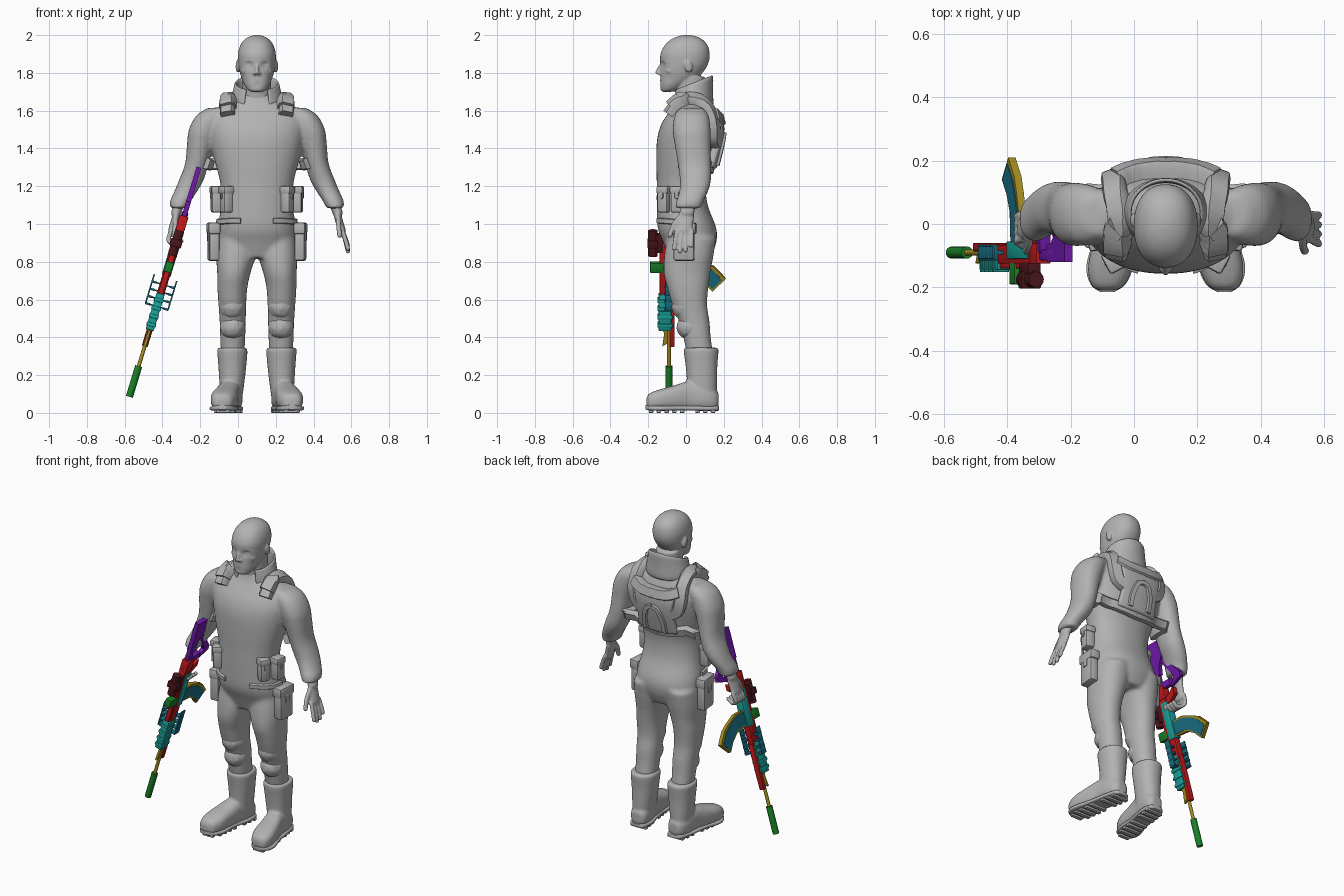
import bpy, bmesh, math
from mathutils import Vector, Matrix
from mathutils.bvhtree import BVHTree

if "Cube" in bpy.data.objects:
    bpy.data.objects.remove(bpy.data.objects["Cube"])

def material(name, *rgb):
    m = bpy.data.materials.new(name)
    m.use_nodes = True
    m.diffuse_color = (*rgb, 1)
    m.node_tree.nodes["Principled BSDF"].inputs["Base Color"].default_value = (*rgb, 1)
    return m

GREY, RED = material("grey", .45, .45, .45), material("red", .55, .01, .012)
TEAL, PURPLE = material("teal", .01, .38, .34), material("purple", .17, .01, .42)
GREEN, GOLD = material("green", .01, .22, .02), material("gold", .38, .27, .015)
BLUE, MAROON = material("blue", .01, .16, .24), material("maroon", .07, .008, .012)
BODY = Matrix.Translation((.1, 0, 0))
# Rifle frame: x = side, y = depth (magazine side), z = muzzle to stock
lean, depth = Vector((.29, 0, .957)).normalized(), Vector((0, 1, 0))
GUN = Matrix((depth.cross(lean), depth, lean)).transposed().to_4x4()
GUN.translation = (-.575, -.09, .085)

def finish(name, bm, mat=GREY, frame=BODY, mirror=False, voxel=0, relax=4):
    bmesh.ops.recalc_face_normals(bm, faces=bm.faces)
    me = bpy.data.meshes.new(name)
    bm.to_mesh(me)
    bm.free()
    me.materials.append(mat)
    ob = bpy.data.objects.new(name, me)
    bpy.context.collection.objects.link(ob)
    ob.matrix_world = frame
    bpy.ops.object.select_all(action='DESELECT')
    ob.select_set(True)
    bpy.context.view_layer.objects.active = ob
    bpy.ops.object.shade_smooth_by_angle(angle=math.radians(40))
    if mirror:
        ob.modifiers.new("mirror", 'MIRROR').use_mirror_merge = False
    if voxel:
        r = ob.modifiers.new("fuse", 'REMESH')
        r.mode, r.voxel_size, r.use_smooth_shade = 'VOXEL', voxel, True
        s = ob.modifiers.new("relax", 'SMOOTH')
        s.factor, s.iterations = .5, relax
    return ob

def dense(rows, k=4):
    """Catmull-Rom refinement of rows of numbers."""
    rows = [Vector(r) for r in rows]
    ext, out = [rows[0]] + rows + [rows[-1]], []
    for a, b, c, d in zip(ext, ext[1:], ext[2:], ext[3:]):
        for t in (i / k for i in range(k)):
            out.append(.5 * (2*b + (c - a)*t + (2*a - 5*b + 4*c - d)*t*t + (3*b - a - 3*c + d)*t**3))
    return out + [rows[-1]]

def bridge(bm, rings, closed=True):
    """Skin a list of point rings; closed rings also get end caps."""
    rings = [[bm.verts.new(p) for p in ring] for ring in rings]
    n = len(rings[0])
    for a, b in zip(rings, rings[1:]):
        for i in range(n if closed else n - 1):
            bm.faces.new((a[i], a[(i+1) % n], b[(i+1) % n], b[i]))
    if closed:
        bm.faces.new(rings[0])
        bm.faces.new(rings[-1])

def loft(bm, rows, along_y=False, n=40, power=.9):
    """Rows are centre x, y, z and two radii."""
    unit = [[math.copysign(abs(f(math.tau*i/n))**power, f(math.tau*i/n)) for f in (math.cos, math.sin)]
            for i in range(n)]
    bridge(bm, [[(x + c*ra, y, z + s*rb) if along_y else (x + c*ra, y + s*rb, z) for c, s in unit]
                for x, y, z, ra, rb in dense(rows)])

def ball(bm, at, size, rot=0):
    m = Matrix.Translation(at) @ Matrix.Rotation(rot, 4, 'X') @ Matrix.Diagonal((*size, 1))
    bmesh.ops.create_icosphere(bm, subdivisions=2, radius=1, matrix=m)

def beads(bm, pts, size):
    for p in dense(pts, 7):
        ball(bm, p, size)

def box(bm, at, size, spin=0, bevel=.004):
    m = Matrix.Translation(at) @ Matrix.Rotation(spin, 4, 'Z') @ Matrix.Diagonal((*size, 1))
    edges = {e for v in bmesh.ops.create_cube(bm, size=1, matrix=m)["verts"] for e in v.link_edges}
    bmesh.ops.bevel(bm, geom=list(edges), offset=bevel, segments=2, profile=.5, affect='EDGES')

# Suit: torso, sleeves and trouser legs fused into one skin
bm = bmesh.new()
loft(bm, [(0, .02, .82, .15, .11), (0, .02, .9, .2, .14), (0, .005, .98, .207, .155), (0, -.02, 1.1, .19, .135),
          (0, -.025, 1.22, .195, .13), (0, -.012, 1.34, .225, .145), (0, .002, 1.45, .25, .155),
          (0, .015, 1.53, .26, .145), (0, .025, 1.6, .235, .11), (0, .03, 1.64, .16, .09), (0, .03, 1.69, .08, .075)])
loft(bm, [(.2, .03, 1.615, .06, .06), (.245, .03, 1.575, .075, .09), (.28, .03, 1.5, .08, .1),
          (.3, .035, 1.42, .07, .095), (.318, .045, 1.32, .062, .088), (.348, .05, 1.23, .065, .082),
          (.378, .04, 1.17, .06, .076), (.405, .02, 1.12, .055, .072), (.415, .012, 1.083, .046, .068)])
loft(bm, [(.108, .03, .93, .1, .13), (.112, .015, .83, .103, .13), (.122, .005, .74, .088, .123),
          (.13, .01, .66, .079, .108), (.13, .02, .57, .073, .092), (.128, .045, .48, .069, .08),
          (.128, .06, .39, .066, .072), (.128, .08, .28, .06, .07)])
suit = finish("suit", bm, mirror=True, voxel=.011, relax=6)

# Head with sculpted sockets, then nose, brow, eyes, ears, cheeks, lips, chin and neck
bm = bmesh.new()
loft(bm, [(0, -.1, 1.7, .028, .025), (0, -.088, 1.71, .048, .046), (0, -.063, 1.74, .068, .074),
          (0, -.034, 1.78, .084, .102), (0, -.017, 1.82, .094, .119), (0, -.008, 1.86, .099, .129),
          (0, -.005, 1.9, .1, .13), (0, 0, 1.94, .09, .117), (0, .003, 1.97, .072, .092),
          (0, .005, 1.99, .045, .058), (0, .005, 2, .014, .018)], n=64)
dents = [(s*x, y, z, r, d) for s in (1, -1) for x, y, z, r, d in
         ((.038, -.12, 1.842, .02, .016), (.07, -.08, 1.77, .022, .008), (0, -.13, 1.735, .012, .003))]
for v in bm.verts:
    v.co.y += sum(d * math.exp(-(v.co - Vector((x, y, z))).length_squared / r**2) for x, y, z, r, d in dents)
beads(bm, [(0, -.127, 1.845), (0, -.142, 1.82), (0, -.152, 1.803)], (.01, .012, .012))
for s in (1, -1):
    ball(bm, (s*.012, -.14, 1.797), (.011, .012, .009))
    beads(bm, [(s*.015, -.128, 1.864), (s*.045, -.116, 1.866), (s*.065, -.098, 1.858)], (.012, .009, .007))
    ball(bm, (s*.036, -.108, 1.84), (.016, .013, .01))
    ball(bm, (s*.101, .012, 1.835), (.012, .023, .036), .25)
    ball(bm, (s*.06, -.08, 1.81), (.024, .03, .02))
for z, d in ((1.762, .129), (1.75, .126)):
    beads(bm, [(-.026, .012-d, z), (0, -d, z), (.026, .012-d, z)], (.008, .009, .0055))
ball(bm, (0, -.108, 1.717), (.028, .022, .02))
loft(bm, [(0, .035, 1.62, .085, .08), (0, .025, 1.7, .076, .08), (0, .02, 1.78, .076, .08)])
finish("head", bm, voxel=.0055, relax=3)

# Hands: open left, right curled round the grip
for side, s in (("left", 1), ("right", -1)):
    bm = bmesh.new()
    beads(bm, [(s*.413, .012, 1.1), (s*.428, .005, 1.06)], (.027, .04, .03))
    beads(bm, [(s*.428, 0, 1.04), (s*.45, -.01, .965)], (.02, .045, .03))
    for i, drop in enumerate((.095, .11, .105, .08)):
        y = -.047 + .026*i
        beads(bm, [(.452, y, .965), (.47, y*1.1 - .005, .965 - drop*.55), (.482, y*1.15 - .008, .965 - drop)]
              if s > 0 else [(-.452, y, .965), (-.468, y - .01, .915), (-.43, y - .03, .89), (-.4, y - .03, .91)],
              (.0125, .0125, .0125))
    beads(bm, [(s*.43, -.03, 1.04), (s*.432, -.065, .995), (s*.438, -.085, .94)], (.014, .014, .014))
    finish(side + "_hand", bm, voxel=.0055, relax=3)

# Boots, cleated soles and knee pads
bm = bmesh.new()
loft(bm, [(.132, .08, .345, .074, .085), (.13, .08, .33, .08, .092), (.13, .082, .25, .074, .084),
          (.132, .085, .17, .067, .08), (.135, .085, .08, .058, .078)])
loft(bm, [(.185, -.21, .055, .02, .02), (.183, -.195, .06, .05, .042), (.176, -.14, .07, .069, .054),
          (.164, -.06, .08, .066, .066), (.148, .02, .09, .06, .078), (.138, .1, .08, .062, .068),
          (.132, .15, .07, .052, .055), (.132, .172, .07, .03, .035)], along_y=True, power=.75)
finish("boots", bm, mirror=True, voxel=.008)
bm = bmesh.new()
loft(bm, [(.185, -.215, .03, .02, .012), (.182, -.19, .026, .055, .013), (.176, -.13, .024, .074, .013),
          (.16, -.03, .026, .062, .013), (.138, .09, .024, .064, .013), (.132, .16, .024, .05, .013),
          (.132, .176, .024, .025, .012)], along_y=True, power=.5)
for i in (0, 1, 2, 3, 4, 6, 7, 8):
    box(bm, (.178 - .006*i, .041*i - .185, .011), (.11 if i else .075, .024, .022))
finish("soles", bm, mirror=True)
bm = bmesh.new()
ball(bm, (.128, .005, .565), (.075, .085, .08), .15)
ball(bm, (.128, .022, .455), (.072, .075, .07), .15)
finish("knee_pads", bm, mirror=True, voxel=.008)

# Standing collar, open at the throat
def shell(name, grid, thickness):
    bm = bmesh.new()
    bridge(bm, grid, closed=False)
    ob = finish(name, bm)
    sol = ob.modifiers.new("thickness", 'SOLIDIFY')
    sol.thickness, sol.offset = thickness, 0
    ob.modifiers.new("round", 'SUBSURF').levels = 1

shell("collar", [[(rx*math.sin(a), .036 + ry*math.cos(a), z - drop*(1 - math.cos(a))) for rx, ry, z, drop in
                  ((.135, .105, 1.62, 0), (.128, .1, 1.68, 0), (.115, .1, 1.735, .015), (.113, .104, 1.79, .042))]
                 for a in (math.radians(8*i) for i in range(-19, 20))], .014)

# Harness laid on the suit surface: back plate first, then straps
bpy.context.view_layer.update()
skin = BVHTree.FromObject(suit, bpy.context.evaluated_depsgraph_get())
shell("back_plate", [[skin.find_nearest((x*(.18 - .04*math.sin(math.pi*i/14)), .2, 1.27 + .024*i))[0]
                      + Vector((0, .022, 0)) for x in (j/10 - 1 for j in range(21))] for i in range(15)], .04)

def strap(name, pts, width, height):
    bm, rings = bmesh.new(), []
    hits = [skin.find_nearest(p)[:2] for p in dense(pts, 6)]
    for i, (p, n) in enumerate(hits):
        along = hits[min(i+1, len(hits)-1)][0] - hits[max(i-1, 0)][0]
        side = n.cross(along).normalized() * width / 2
        rings.append([p + side*a + n*height*b for a, b in
                      ((-1, -.4), (-1, .6), (-.75, 1), (.75, 1), (1, .6), (1, -.4))])
    bridge(bm, rings)
    finish(name, bm, mirror=True)

strap("shoulder_straps", [(.165, -.12, 1.6), (.165, -.04, 1.68), (.165, .05, 1.69), (.17, .14, 1.62),
                          (.185, .2, 1.53), (.17, .22, 1.45), (.11, .22, 1.42)], .075, .04)
strap("strap_pads", [(.165, -.1, 1.64), (.165, -.06, 1.67), (.165, -.02, 1.69)], .085, .056)
strap("back_arch", [(.07, .2, 1.3), (.065, .2, 1.38), (.04, .22, 1.45), (0, .22, 1.47)], .035, .054)
strap("yoke", [(.17, .2, 1.6), (.1, .22, 1.57), (0, .22, 1.56)], .07, .05)
strap("waist_band", [(.25, -.04, 1.315), (.25, .05, 1.315), (.2, .15, 1.3), (.1, .2, 1.28), (0, .2, 1.275)], .06, .03)
strap("belt_tabs", [(.1, -.2, 1.015), (.16, -.18, 1.015), (.24, -.1, 1.015), (.25, 0, 1.02)], .03, .014)

# Pouches with flaps and buckles
for name, (x, y, z), (a, b, c), spin in (("front_pouches", (.162, -.115, 1.13), (.055, .06, .14), -.5),
                                         ("side_pouches", (.212, -.045, 1.13), (.06, .066, .14), -.15),
                                         ("thigh_pouches", (.23, -.01, .905), (.055, .11, .2), -.1)):
    bm = bmesh.new()
    box(bm, (x, y, z), (a, b, c), spin, .012)
    box(bm, (x, y, z + c*.36), (a*1.15, b*1.15, c*.3), spin, .01)
    box(bm, (x, y, z + c*.15), (a*1.2, b*.3, c*.25), spin)
    finish(name, bm, mirror=True)

# Rifle blocks: muzzle distance from and to, depth from and to, half width
for name, mat, t0, t1, v0, v1, w in (
        ("lower_rail", RED, .28, .56, .004, .03, .016), ("handguard", TEAL, .37, .57, -.055, .012, .022),
        ("receiver", RED, .55, .95, -.035, .025, .02), ("top_rail", RED, .55, .84, -.05, -.03, .014),
        ("receiver_side", TEAL, .67, .9, -.02, .035, .024), ("front_grip", GREEN, .69, .745, -.1, -.03, .02),
        ("scope_mount", MAROON, .8, .9, -.07, -.03, .022), ("scope_knob", MAROON, .83, .87, -.113, -.06, .032),
        ("rear_receiver", RED, .92, 1, -.035, .03, .024), ("stock_tube", PURPLE, .99, 1.15, -.025, .01, .013),
        ("stock_hinge", PURPLE, .98, 1.02, 0, .09, .018)):
    bm = bmesh.new()
    box(bm, (0, (v0+v1)/2, (t0+t1)/2), (2*w, v1-v0, t1-t0))
    finish(name, bm, mat, GUN)
ribs, coils = bmesh.new(), bmesh.new()
for i in range(4):
    box(ribs, (0, -.021, .4 + .045*i), (.052, .082, .02))
    for s in (1, -1):
        box(coils, (s*.05, 0, .5 + .04*i), (.028, .05, .012))
        box(coils, (s*.062, 0, .52 + .04*i), (.008, .04, .04), bevel=.003)
        box(coils, (s*.03, 0, .5 + .04*i), (.04, .012, .008), bevel=.002)
finish("handguard_ribs", ribs, TEAL, GUN)
finish("side_coils", coils, BLUE, GUN)
for name, mat, t0, t1, v, r in (("silencer", GREEN, 0, .17, 0, .019), ("barrel", GOLD, .16, .4, 0, .01),
                                ("scope", MAROON, .78, .92, -.085, .025)):
    bm = bmesh.new()
    bmesh.ops.create_cone(bm, cap_ends=True, segments=16, radius1=r, radius2=r, depth=t1-t0,
                          matrix=Matrix.Translation((0, v, (t0+t1)/2)))
    finish(name, bm, mat, GUN)
# Flat rifle parts cut from depth and length outlines
for name, mat, w, outline in (
        ("front_sight", GOLD, .007, [(-.005, .3), (-.035, .28), (-.025, .35), (-.04, .39), (-.005, .39)]),
        ("grip", RED, .014, [(.02, .87), (.1, .92), (.1, .96), (.02, .92)]),
        ("magazine_rim", GOLD, .012, [(.02, .775), (.11, .775), (.19, .745), (.24, .72), (.3, .655), (.23, .585),
                                      (.185, .635), (.13, .67), (.02, .68)]),
        ("magazine", BLUE, .015, [(.015, .765), (.11, .762), (.18, .735), (.23, .705), (.28, .65), (.23, .6),
                                  (.185, .645), (.13, .682), (.02, .69)]),
        ("stock", PURPLE, .013, [(-.03, 1.08), (-.03, 1.27), (.08, 1.27), (.09, 1.2), (.03, 1.12), (.02, 1.07)]),
        ("stock_brace", PURPLE, .012, [(.08, .97), (.18, 1), (.18, 1.03), (.07, 1.16), (.05, 1.14), (.13, 1.02)])):
    bm = bmesh.new()
    bridge(bm, [[(x, v, t) for v, t in outline] for x in (-w, w)])
    finish(name, bm, mat, GUN)
